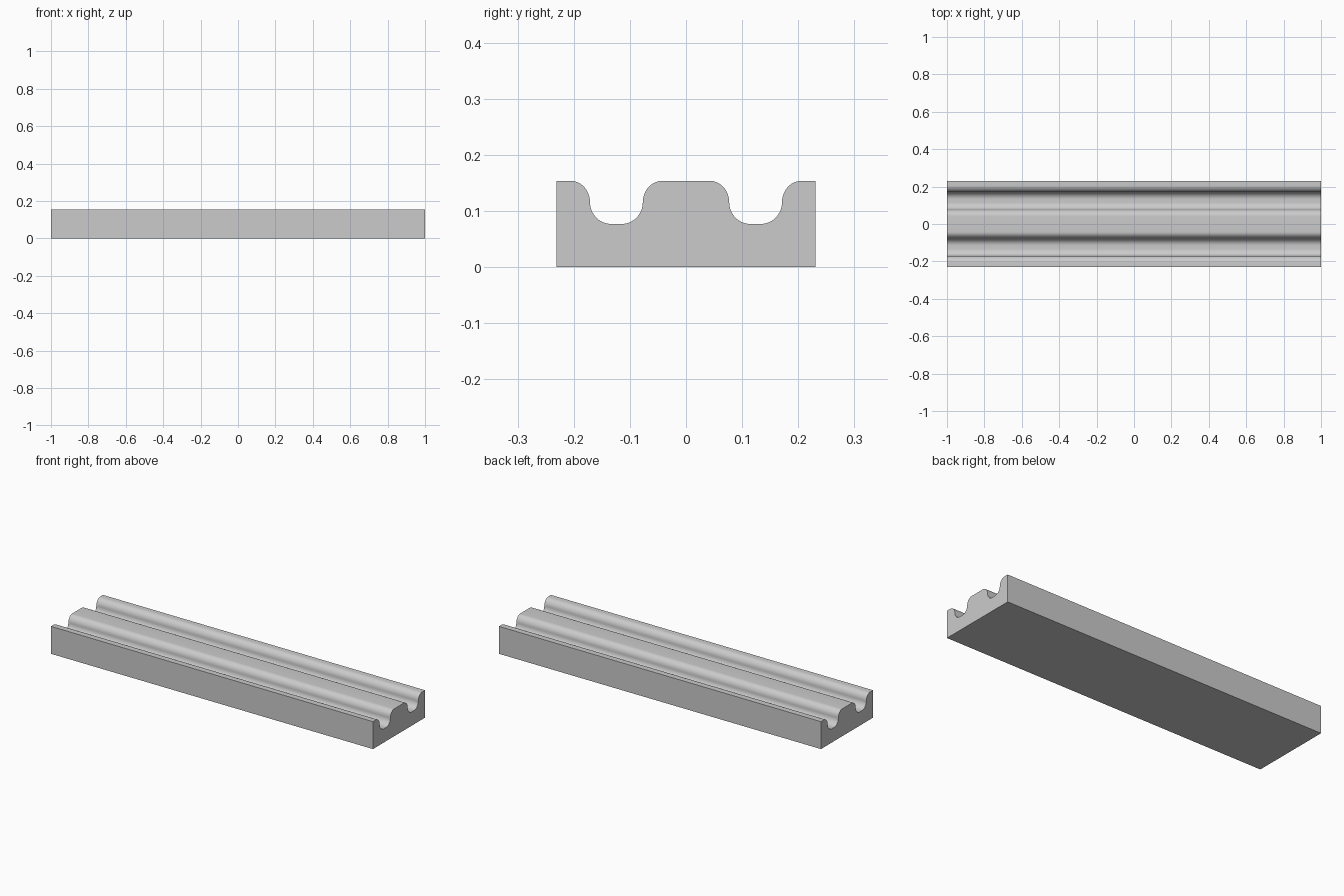
import bpy
import bmesh
from math import sin, cos, pi, radians

if "Cube" in bpy.data.objects:
    bpy.data.objects.remove(bpy.data.objects["Cube"], do_unlink=True)

HALF_LENGTH, HALF_WIDTH = 1.0, 0.231
TOP, FLOOR = 0.154, 0.077
INNER, OUTER = 0.077, 0.171      # side walls of each groove
RX, RZ = 0.035, 0.0385           # radii of the rounded shoulders
FX = 0.038                       # width of the groove floor fillets
STEPS = 12

grey = bpy.data.materials.new("light grey")
grey.use_nodes = True
colour = (0.6, 0.6, 0.6, 1)
grey.diffuse_color = colour
grey.node_tree.nodes["Principled BSDF"].inputs["Base Color"].default_value = colour


def arc(cy, cz, ry, rz, start, end):
    """Points of an elliptical quarter turn."""
    angles = [radians(start + (end - start) * i / STEPS) for i in range(STEPS + 1)]
    return [(cy + ry * cos(a), cz + rz * sin(a)) for a in angles]


# Half of the cross-section: shoulder, fillet, fillet, shoulder
half = arc(INNER - RX, TOP - RZ, RX, RZ, 90, 0)
half += arc(INNER + FX, FLOOR + RZ, FX, RZ, 180, 270)[1:]
half += arc(OUTER - FX, FLOOR + RZ, FX, RZ, 270, 360)
half += arc(OUTER + RX, TOP - RZ, RX, RZ, 180, 90)[1:]
half += [(HALF_WIDTH, TOP), (HALF_WIDTH, 0)]
profile = half + [(-y, z) for y, z in reversed(half)]

# Extrude the cross-section along the length
bm = bmesh.new()
end_cap = bm.faces.new([bm.verts.new((-HALF_LENGTH, y, z)) for y, z in profile])
extruded = bmesh.ops.extrude_face_region(bm, geom=[end_cap], use_keep_orig=True)
moved = [g for g in extruded["geom"] if isinstance(g, bmesh.types.BMVert)]
bmesh.ops.translate(bm, verts=moved, vec=(2 * HALF_LENGTH, 0, 0))
bmesh.ops.recalc_face_normals(bm, faces=bm.faces)
mesh = bpy.data.meshes.new("grooved_block")
bm.to_mesh(mesh)
bm.free()
mesh.materials.append(grey)

block = bpy.data.objects.new("grooved_block", mesh)
bpy.context.collection.objects.link(block)
bpy.ops.object.select_all(action="DESELECT")
block.select_set(True)
bpy.context.view_layer.objects.active = block
bpy.ops.object.shade_smooth_by_angle(angle=radians(30))
